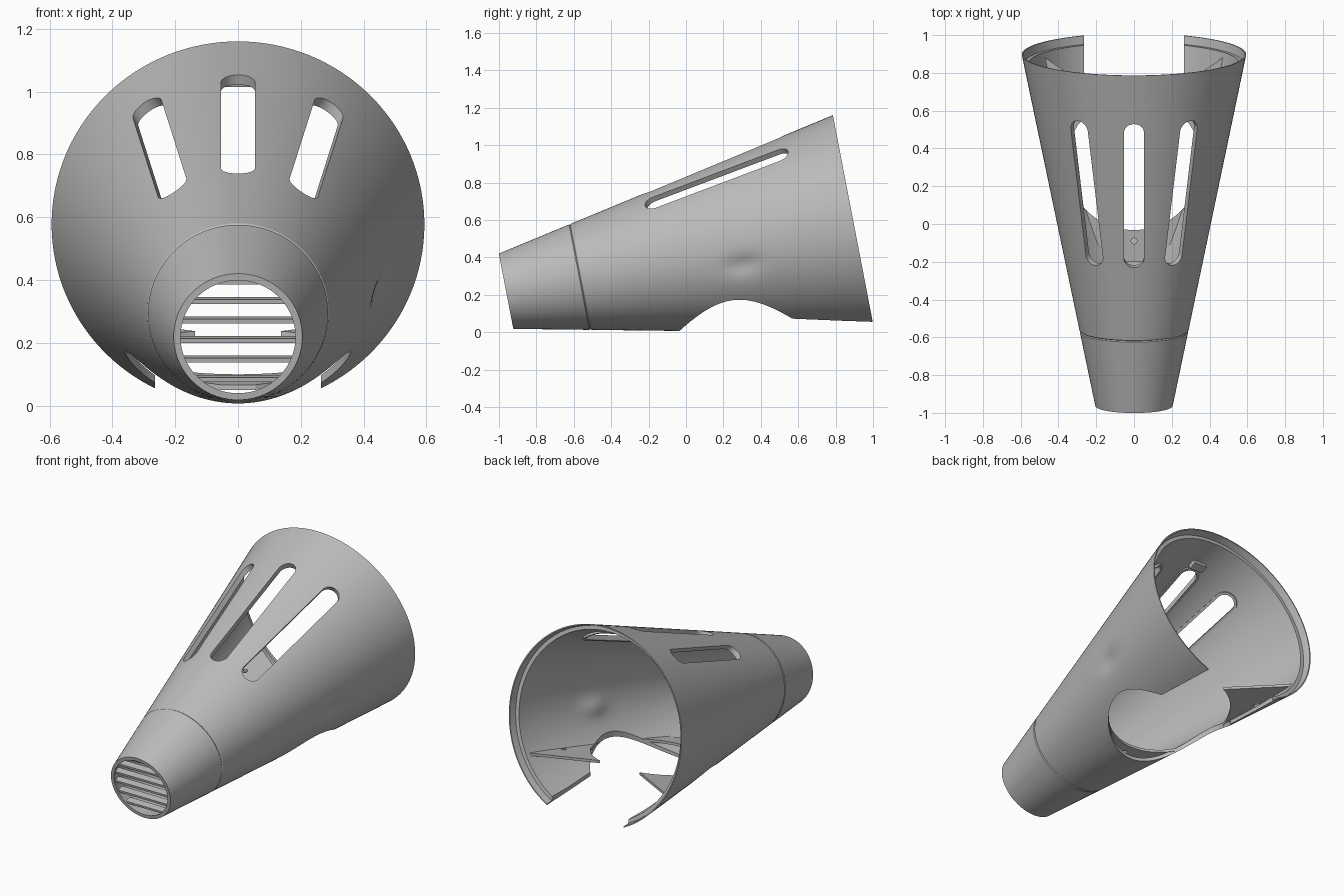
import bpy, bmesh
from math import sin, cos, pi, radians, sqrt, exp
from mathutils import Matrix, Vector

if "Cube" in bpy.data.objects:
    bpy.data.objects.remove(bpy.data.objects["Cube"])

LENGTH, R_FRONT, R_BACK = 1.894, 0.205, 0.594
TAPER = (R_BACK - R_FRONT) / LENGTH
WALL = 0.022
TILT = radians(10.9)
# local z runs along the cone axis, local -y points up
FRAME = Matrix.Translation((0, -0.962, 0.219)) @ Matrix.Rotation(TILT - pi / 2, 4, 'X')

grey = bpy.data.materials.new("plain_grey")
grey.use_nodes = True
grey.diffuse_color = (0.5, 0.5, 0.5, 1)
grey.node_tree.nodes["Principled BSDF"].inputs["Base Color"].default_value = (0.5, 0.5, 0.5, 1)


def radius(t):
    return R_FRONT + TAPER * t


def finish(name, bm, matrix=Matrix()):
    bmesh.ops.recalc_face_normals(bm, faces=bm.faces)
    mesh = bpy.data.meshes.new(name)
    bm.to_mesh(mesh)
    bm.free()
    mesh.transform(matrix)
    mesh.materials.append(grey)
    obj = bpy.data.objects.new(name, mesh)
    bpy.context.collection.objects.link(obj)
    return obj


def prism(name, points, z0, z1, matrix=Matrix()):
    bm = bmesh.new()
    face = bm.faces.new([bm.verts.new((x, y, z0)) for x, y in points])
    top = bmesh.ops.extrude_face_region(bm, geom=[face])["geom"]
    bmesh.ops.translate(bm, vec=(0, 0, z1 - z0),
                        verts=[v for v in top if isinstance(v, bmesh.types.BMVert)])
    return finish(name, bm, matrix)


def box(name, x0, x1, y0, y1, z0, z1, matrix=Matrix()):
    return prism(name, [(x0, y0), (x1, y0), (x1, y1), (x0, y1)], z0, z1, matrix)


def circle(cx, cy, r, n):
    return [(cx + r * cos(2 * pi * i / n), cy + r * sin(2 * pi * i / n)) for i in range(n)]


def stadium(half, r, n=16):
    low = [(r * cos(a), -half + r * sin(a)) for a in (pi + pi * i / n for i in range(n + 1))]
    return low + [(-x, -y) for x, y in low]


def boolean(obj, operation, *cutters):
    bpy.context.view_layer.objects.active = obj
    for cutter in cutters:
        cutter.hide_render = True
        mod = obj.modifiers.new("cut", 'BOOLEAN')
        mod.operation, mod.solver, mod.object = operation, 'EXACT', cutter
        bpy.ops.object.modifier_apply(modifier=mod.name)


def revolve(name, profile, closed, n=128):
    bm = bmesh.new()
    rings = [[bm.verts.new((r * cos(2 * pi * i / n), r * sin(2 * pi * i / n), t))
              for i in range(n)] for r, t in profile]
    pairs = list(zip(rings, rings[1:])) + ([(rings[-1], rings[0])] if closed else [])
    for a, b in pairs:
        for i in range(n):
            j = (i + 1) % n
            bm.faces.new((a[i], a[j], b[j], b[i]))
    if not closed:
        bm.faces.new(rings[0])
        bm.faces.new(rings[-1])
    # shallow dent in the +x wall
    for v in bm.verts:
        d = ((v.co.z - 1.27) / 0.09) ** 2 + ((v.co.y - 0.1) / 0.05) ** 2
        if v.co.x > 0 and d < 6:
            v.co.x -= 0.02 * exp(-d)
    return finish(name, bm, FRAME)


# Tapered shell with a seam groove and a stepped back rim
SEAM, LIP = 0.404, LENGTH - 0.045
outer = [(radius(t), t) for t in (0, 0.2, SEAM - 0.006)]
outer += [(radius(SEAM) - 0.005, SEAM), (radius(SEAM + 0.006), SEAM + 0.006)]
outer += [(radius(t), t) for t in [0.7, 0.9] + [1.0 + 0.03 * i for i in range(19)] + [1.7, LENGTH]]
inner = [(radius(LENGTH) - 0.007, LENGTH), (radius(LIP) - 0.007, LIP), (radius(LIP) - 0.03, LIP)]
inner += [(radius(t) - WALL, t) for t in [1.7] + [1.54 - 0.03 * i for i in range(19)] + [0.5, 0]]
shell = revolve("tapered_shell", outer + inner, True)

# Round opening and open slot in the underside
opening = prism("opening_cutter", circle(0, 0.325, 0.36, 96), -0.3, 0.32)
mouth = box("mouth_cutter", -0.265, 0.265, 0.45, 1.3, -0.3, 0.3)
boolean(shell, 'DIFFERENCE', opening, mouth)
helpers = [opening, mouth]

# Three long vents on top, each with a raised rim inside
for label, phi in (("left", 0.585), ("centre", 0), ("right", -0.585)):
    out = Vector((sin(phi), -cos(phi), 0))
    across = Vector((cos(phi), sin(phi), 0))
    along = (out * TAPER + Vector((0, 0, 1))).normalized()
    normal = across.cross(along)
    t = 1.219
    origin = out * radius(t) + Vector((0, 0, t))
    place = Matrix((across, along, normal)).transposed().to_4x4()
    place.translation = origin
    place = FRAME @ place
    vent = prism(label + "_vent_cutter", stadium(0.357, 0.054), -0.12, 0.12, place)
    rim = prism(label + "_vent_rim", stadium(0.357, 0.07), -0.034, -0.012, place)
    boolean(shell, 'DIFFERENCE', vent)
    boolean(rim, 'DIFFERENCE', vent)
    helpers.append(vent)
    if label == "centre":
        box("vent_stop_block", -0.045, 0.045, 0.43, 0.48, -0.05, -0.012, place)

# Inner mounting plate, sloped with the axis, trimmed to the shell
SLOPE = 0.2
shear = Matrix(((1, 0, 0, 0), (0, 1, 0, 0), (0, SLOPE, 1, 0.106), (0, 0, 0, 1)))
half = [(0.055, -0.2), (0.26, -0.06), (0.75, 0.26), (0.75, 1.07), (0.1, 0.63)]
plate = prism("mounting_plate", half + [(-x, y) for x, y in reversed(half)], -0.016, 0, shear)
core = revolve("core_helper", [(radius(t) - 0.01, t) for t in (0.02, LENGTH - 0.02)], False)
boolean(plate, 'INTERSECT', core)
holes = [prism("screw_cutter", circle(x, y, 0.016, 20), -0.2, 0.6)
         for x, y in ((0, -0.09), (0.4, 0.64), (-0.4, 0.64))]
plate_opening = prism("plate_opening_cutter", circle(0, 0.325, 0.357, 96), -0.3, 0.6)
boolean(plate, 'DIFFERENCE', plate_opening, *holes)
helpers += holes + [core, plate_opening]

# Horizontal slats across the small front mouth
for i in range(6):
    offset = (0.219 - (0.08 + 0.062 * i)) / cos(TILT)
    reach = sqrt((R_FRONT - 0.012) ** 2 - offset ** 2)
    box(f"front_slat_{i + 1}", -reach, reach, offset - 0.007, offset + 0.007, 0.012, 0.055, FRAME)

for helper in helpers:
    bpy.data.objects.remove(helper)

# Smooth the curved walls and keep crisp edges
bpy.ops.object.select_all(action='DESELECT')
for obj in bpy.context.collection.objects:
    if obj.type == 'MESH':
        obj.select_set(True)
        bpy.context.view_layer.objects.active = obj
bpy.ops.object.shade_smooth_by_angle(angle=radians(30))
